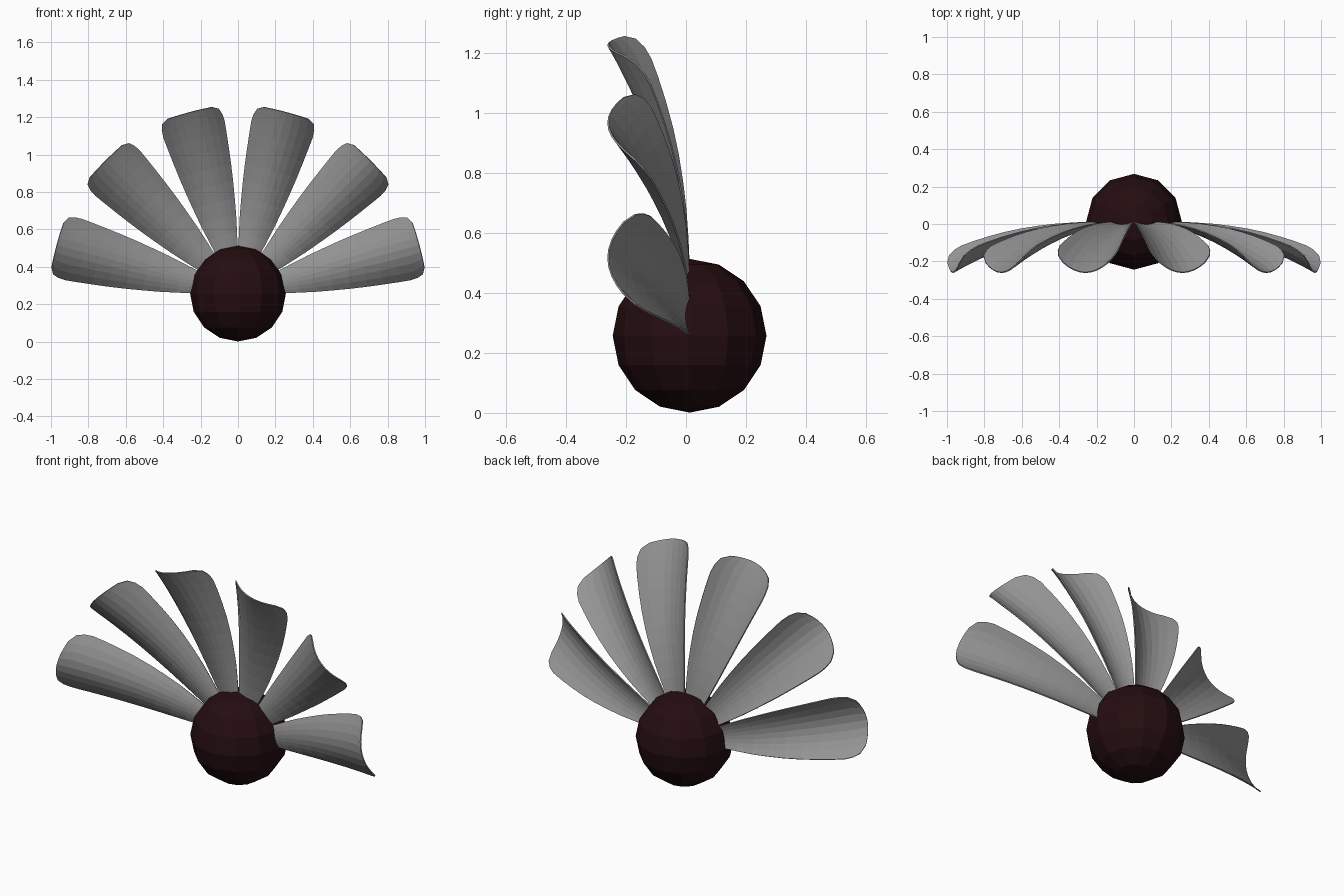
import bpy
import math
from mathutils import Matrix, Vector

if "Cube" in bpy.data.objects:
    bpy.data.objects.remove(bpy.data.objects["Cube"])


def material(name, rgb):
    m = bpy.data.materials.new(name)
    m.diffuse_color = (*rgb, 1.0)
    m.use_nodes = True
    m.node_tree.nodes["Principled BSDF"].inputs["Base Color"].default_value = m.diffuse_color
    return m


grey = material("petal grey", (0.30, 0.30, 0.30))
maroon = material("dark maroon", (0.018, 0.004, 0.005))

CENTRE = Vector((0.0, 0.012, 0.257))

# Faceted round core
bpy.ops.mesh.primitive_uv_sphere_add(segments=12, ring_count=8, radius=0.256, location=CENTRE)
core = bpy.context.object
core.name = "core"
core.data.materials.append(maroon)

# Petal outline: distance from the core centre, half width
OUTLINE = [(0.18, 0.045), (0.24, 0.061), (0.32, 0.079), (0.41, 0.098), (0.50, 0.114),
           (0.59, 0.129), (0.68, 0.142), (0.77, 0.153), (0.85, 0.162), (0.91, 0.168),
           (0.95, 0.166), (0.982, 0.155), (0.999, 0.124)]
ACROSS = 8


def petal(name, degrees):
    """Arched petal that bends forward towards its tip, with a channelled back."""
    verts, faces = [], []
    for u, half in OUTLINE:
        for j in range(ACROSS + 1):
            t = 2 * j / ACROSS - 1
            v = half * t
            y = -0.272 * u * u + 3.4 * v * v
            verts.append((u + 0.004 * (1 - t * t) * u, y, v))
    n = ACROSS + 1
    for i in range(len(OUTLINE) - 1):
        for j in range(ACROSS):
            a = i * n + j
            faces.append((a, a + n, a + n + 1, a + 1))
    mesh = bpy.data.meshes.new(name)
    mesh.from_pydata(verts, [], faces)
    # Swing the petal around the core
    mesh.transform(Matrix.Translation(CENTRE) @ Matrix.Rotation(-math.radians(degrees), 4, 'Y'))
    mesh.materials.append(grey)
    obj = bpy.data.objects.new(name, mesh)
    bpy.context.collection.objects.link(obj)
    solid = obj.modifiers.new("thickness", 'SOLIDIFY')
    solid.thickness = 0.006
    solid.offset = 0


# Fan of six petals
for k in range(6):
    petal(f"petal_{k + 1}", 15 + 30 * k)
